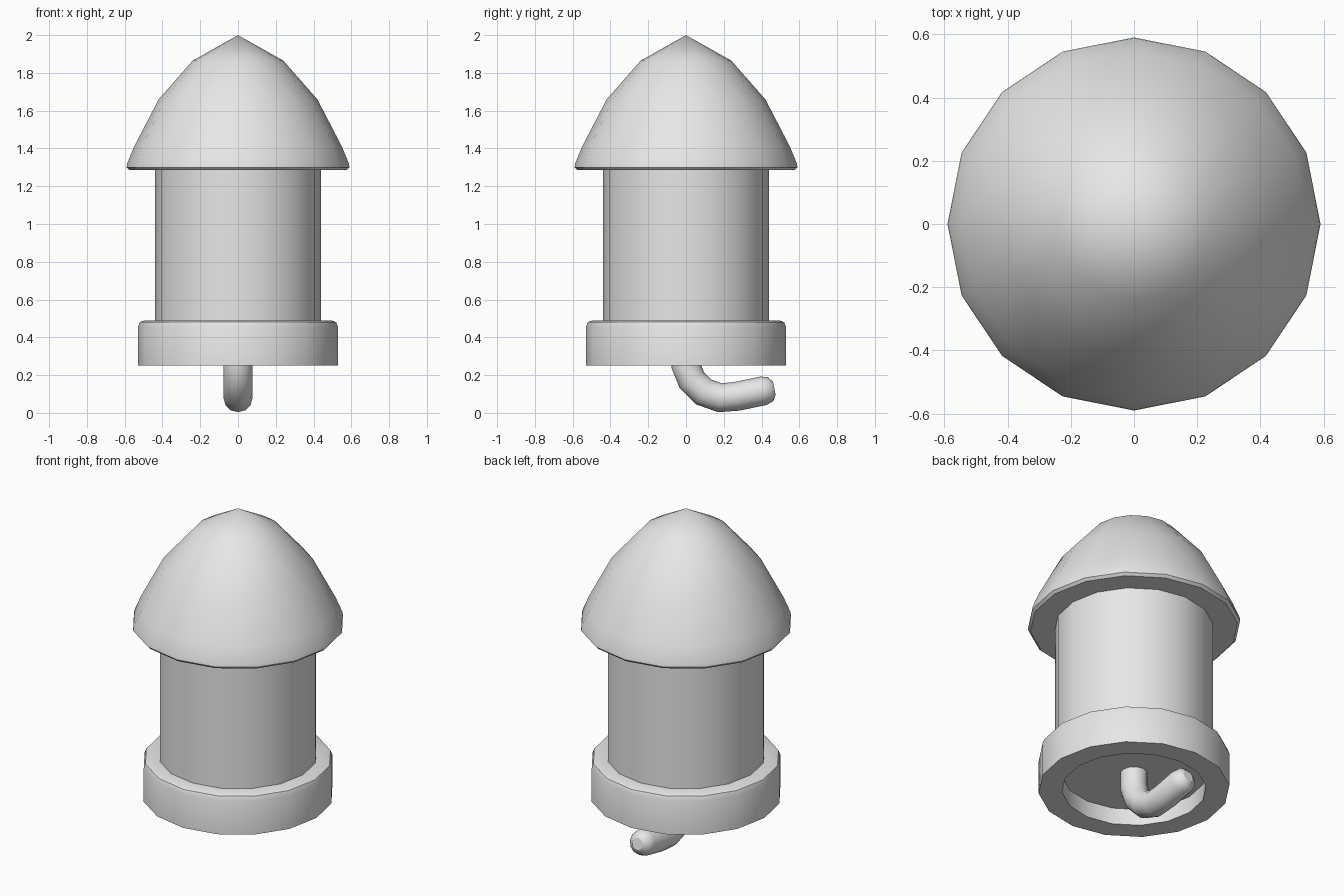
import bpy, bmesh, math

cube = bpy.data.objects.get("Cube")
if cube:
    bpy.data.objects.remove(cube, do_unlink=True)

SIDES = 16

grey = bpy.data.materials.new("light_grey")
grey.use_nodes = True
grey.diffuse_color = (0.8, 0.8, 0.8, 1)
grey.node_tree.nodes["Principled BSDF"].inputs["Base Color"].default_value = (0.8, 0.8, 0.8, 1)


def smooth(ob):
    bpy.ops.object.select_all(action="DESELECT")
    ob.select_set(True)
    bpy.context.view_layer.objects.active = ob
    bpy.ops.object.shade_smooth_by_angle(angle=math.radians(40))


def lathe(name, profile, closed=False):
    """Turn a list of (radius, height) points around z; radius 0 makes a pole."""
    bm = bmesh.new()
    rings = []
    for r, z in profile:
        if r == 0:
            rings.append([bm.verts.new((0, 0, z))] * SIDES)
        else:
            angles = [2 * math.pi * i / SIDES for i in range(SIDES)]
            rings.append([bm.verts.new((r * math.cos(a), r * math.sin(a), z)) for a in angles])
    pairs = list(zip(rings, rings[1:]))
    if closed:
        pairs.append((rings[-1], rings[0]))
    for a, b in pairs:
        for i in range(SIDES):
            j = (i + 1) % SIDES
            bm.faces.new(list(dict.fromkeys((a[i], a[j], b[j], b[i]))))
    bmesh.ops.recalc_face_normals(bm, faces=bm.faces)
    mesh = bpy.data.meshes.new(name)
    bm.to_mesh(mesh)
    bm.free()
    mesh.materials.append(grey)
    ob = bpy.data.objects.new(name, mesh)
    bpy.context.collection.objects.link(ob)
    smooth(ob)
    return ob


# Domed, pointed cap with a softened rim and flat underside
lathe("cap", [(0, 2.0), (0.24, 1.865), (0.42, 1.66), (0.55, 1.41), (0.587, 1.32),
              (0.59, 1.30), (0.575, 1.285), (0, 1.285)])

# Cylindrical body, its lower end forming the floor of the base recess
lathe("body", [(0, 1.30), (0.44, 1.30), (0.44, 0.35), (0, 0.35)])

# Base ring, rounded on the upper outside edge and open underneath
lathe("base_ring", [(0.53, 0.25), (0.53, 0.455), (0.52, 0.48), (0.495, 0.49),
                    (0.40, 0.49), (0.40, 0.25)], closed=True)

# Bent stem under the base: (y, z, relative thickness) along its path
path = [(0, 0.36, 1), (0, 0.25, 1), (0.03, 0.175, 1), (0.095, 0.11, 1), (0.18, 0.08, 1),
        (0.27, 0.088, 1), (0.41, 0.117, 1), (0.448, 0.125, 0.85), (0.468, 0.129, 0.45)]
curve = bpy.data.curves.new("stem", "CURVE")
curve.dimensions = "3D"
curve.bevel_depth = 0.077
curve.bevel_resolution = 4
curve.use_fill_caps = True
spline = curve.splines.new("POLY")
spline.points.add(len(path) - 1)
for point, (y, z, thickness) in zip(spline.points, path):
    point.co = (0, y, z, 1)
    point.radius = thickness
curve.materials.append(grey)
stem = bpy.data.objects.new("stem", curve)
bpy.context.collection.objects.link(stem)
bpy.ops.object.select_all(action="DESELECT")
stem.select_set(True)
bpy.context.view_layer.objects.active = stem
bpy.ops.object.convert(target="MESH")
smooth(bpy.context.view_layer.objects.active)
